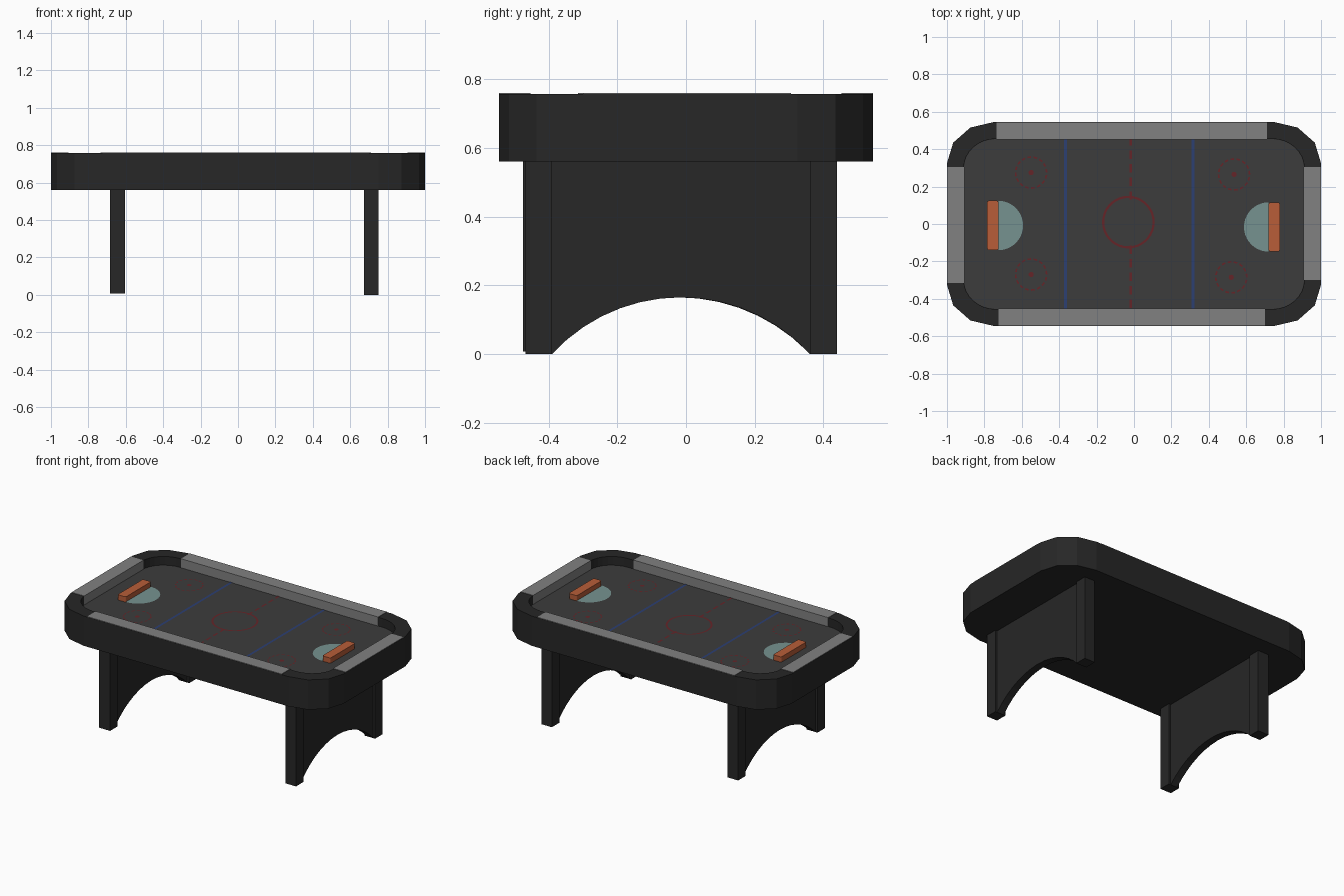
import bpy, bmesh
from math import sin, cos, pi, sqrt, asin

if "Cube" in bpy.data.objects:
    bpy.data.objects.remove(bpy.data.objects["Cube"])


def mat(name, rgb):
    m = bpy.data.materials.new(name)
    m.diffuse_color = (*rgb, 1)
    m.use_nodes = True
    m.node_tree.nodes["Principled BSDF"].inputs["Base Color"].default_value = m.diffuse_color
    return m


BLACK = mat("black_laminate", (0.02, 0.02, 0.02))
FIELD = mat("field_grey", (0.045, 0.045, 0.045))
RAIL = mat("rail_grey", (0.22, 0.22, 0.22))
ORANGE = mat("goal_orange", (0.48, 0.11, 0.04))
TEAL = mat("crease_teal", (0.18, 0.29, 0.28))
BLUE = mat("line_blue", (0.025, 0.05, 0.17))
RED = mat("line_red", (0.13, 0.018, 0.022))


def make(name, polys, material, z0, z1=None):
    """Flat polygons at z0, extruded up to z1 when given."""
    bm = bmesh.new()
    for pts in polys:
        f = bm.faces.new([bm.verts.new((x, y, z0)) for x, y in pts])
        if z1 is not None:
            ext = bmesh.ops.extrude_face_region(bm, geom=[f], use_keep_orig=True)
            for v in ext["geom"]:
                if isinstance(v, bmesh.types.BMVert):
                    v.co.z = z1
    if z1 is not None:
        bmesh.ops.recalc_face_normals(bm, faces=bm.faces)
    me = bpy.data.meshes.new(name)
    bm.to_mesh(me)
    bm.free()
    me.materials.append(material)
    ob = bpy.data.objects.new(name, me)
    bpy.context.collection.objects.link(ob)
    return ob


def rect(x0, x1, y0, y1):
    return [(x0, y0), (x1, y0), (x1, y1), (x0, y1)]


def rounded(x0, x1, y0, y1, rx, ry, n):
    pts = []
    corners = [(x1 - rx, y1 - ry), (x0 + rx, y1 - ry), (x0 + rx, y0 + ry), (x1 - rx, y0 + ry)]
    for k, (cx, cy) in enumerate(corners):
        for i in range(n + 1):
            a = (k + i / n) * pi / 2
            pts.append((cx + rx * cos(a), cy + ry * sin(a)))
    return pts


def arc(cx, cy, r, a0, a1, n):
    return [(cx + r * cos(a0 + (a1 - a0) * i / n), cy + r * sin(a0 + (a1 - a0) * i / n))
            for i in range(n + 1)]


def ring(cx, cy, r, w, n, fill=1.0):
    """Ring of n quads; fill below 1 leaves gaps between dashes."""
    out = []
    for i in range(n):
        a, b = 2 * pi * i / n, 2 * pi * (i + fill) / n
        out.append(arc(cx, cy, r + w / 2, a, b, 1) + arc(cx, cy, r - w / 2, b, a, 1))
    return out


# Cabinet with recessed top
TOP, FLOOR = 0.757, 0.697
cabinet = make("cabinet", [rounded(-1, 1, -0.545, 0.545, 0.25, 0.22, 3)], BLACK, 0.56, TOP)
cutter = make("recess_cutter", [rounded(-0.91, 0.91, -0.455, 0.455, 0.17, 0.155, 8)], BLACK, FLOOR, 0.9)
cutter.hide_render = True
mod = cabinet.modifiers.new("recess", "BOOLEAN")
mod.object = cutter
mod.operation = "DIFFERENCE"
mod.solver = "EXACT"
bpy.context.view_layer.objects.active = cabinet
bpy.ops.object.modifier_apply(modifier="recess")
bpy.data.objects.remove(cutter)

# Playing surface
make("play_surface", [rounded(-0.909, 0.909, -0.454, 0.454, 0.17, 0.155, 8)], FIELD, 0.70)

# Grey rails set into the rim
for name, box in {
    "back_rail": (-0.735, 0.71, 0.452, 0.544),
    "front_rail": (-0.725, 0.70, -0.544, -0.452),
    "left_rail": (-0.999, -0.907, -0.315, 0.305),
    "right_rail": (0.907, 0.999, -0.30, 0.305),
}.items():
    make(name, [rect(*box)], RAIL, 0.70, 0.76)

# Goals and half-round creases
make("left_goal", [rounded(-0.785, -0.725, -0.14, 0.125, 0.01, 0.01, 3)], ORANGE, 0.70, 0.735)
make("right_goal", [rounded(0.72, 0.78, -0.147, 0.115, 0.01, 0.01, 3)], ORANGE, 0.70, 0.735)
make("left_crease", [arc(-0.725, -0.008, 0.132, -pi / 2, pi / 2, 20)], TEAL, 0.702)
make("right_crease", [arc(0.72, -0.016, 0.132, pi / 2, 3 * pi / 2, 20)], TEAL, 0.702)

# Painted markings
make("blue_lines", [rect(x - 0.008, x + 0.008, -0.454, 0.454) for x in (-0.365, 0.315)], BLUE, 0.702)
dashes = []
for i in range(13):
    y = -0.45 + i * 0.0725
    if abs(y + 0.005) > 0.13:
        dashes.append(rect(-0.025, -0.012, y, min(y + 0.045, 0.454)))
make("centre_dashes", dashes, RED, 0.702)
make("centre_circle", ring(-0.03, 0.01, 0.135, 0.012, 36), RED, 0.703)
spots = []
for x, y in ((-0.55, 0.275), (0.535, 0.265), (-0.55, -0.27), (0.52, -0.285)):
    spots += ring(x, y, 0.083, 0.009, 16, 0.6)
    spots.append(arc(x, y, 0.014, 0, 2 * pi * 11 / 12, 11))
make("faceoff_circles", spots, RED, 0.702)


# Legs: two posts joined by an arched panel
def leg(side, x0, x1, y0, y1, z0):
    a, b = y0 + 0.077, y1 - 0.079
    make(side + "_front_post", [rect(x0, x1, y0, a)], BLACK, z0, 0.56)
    make(side + "_back_post", [rect(x0, x1, b, y1)], BLACK, z0, 0.56)
    half, rise, cy = (b - a) / 2, 0.165 - z0, (a + b) / 2
    r = (half * half + rise * rise) / (2 * rise)
    t = asin(half / r)
    profile = arc(cy, 0.165 - r, r, pi / 2 + t, pi / 2 - t, 14)
    profile += [(b, 0.56), (a, 0.56)]
    panel = make(side + "_arch_panel", [profile], BLACK, -0.025, 0.025)
    # stand the profile upright: (y, z, thickness) -> (thickness, y, z)
    for v in panel.data.vertices:
        y, z, d = v.co
        v.co = ((x0 + x1) / 2 + d, y, z)


leg("left", -0.685, -0.605, -0.475, 0.432, 0.008)
leg("right", 0.675, 0.752, -0.467, 0.44, 0.0)
